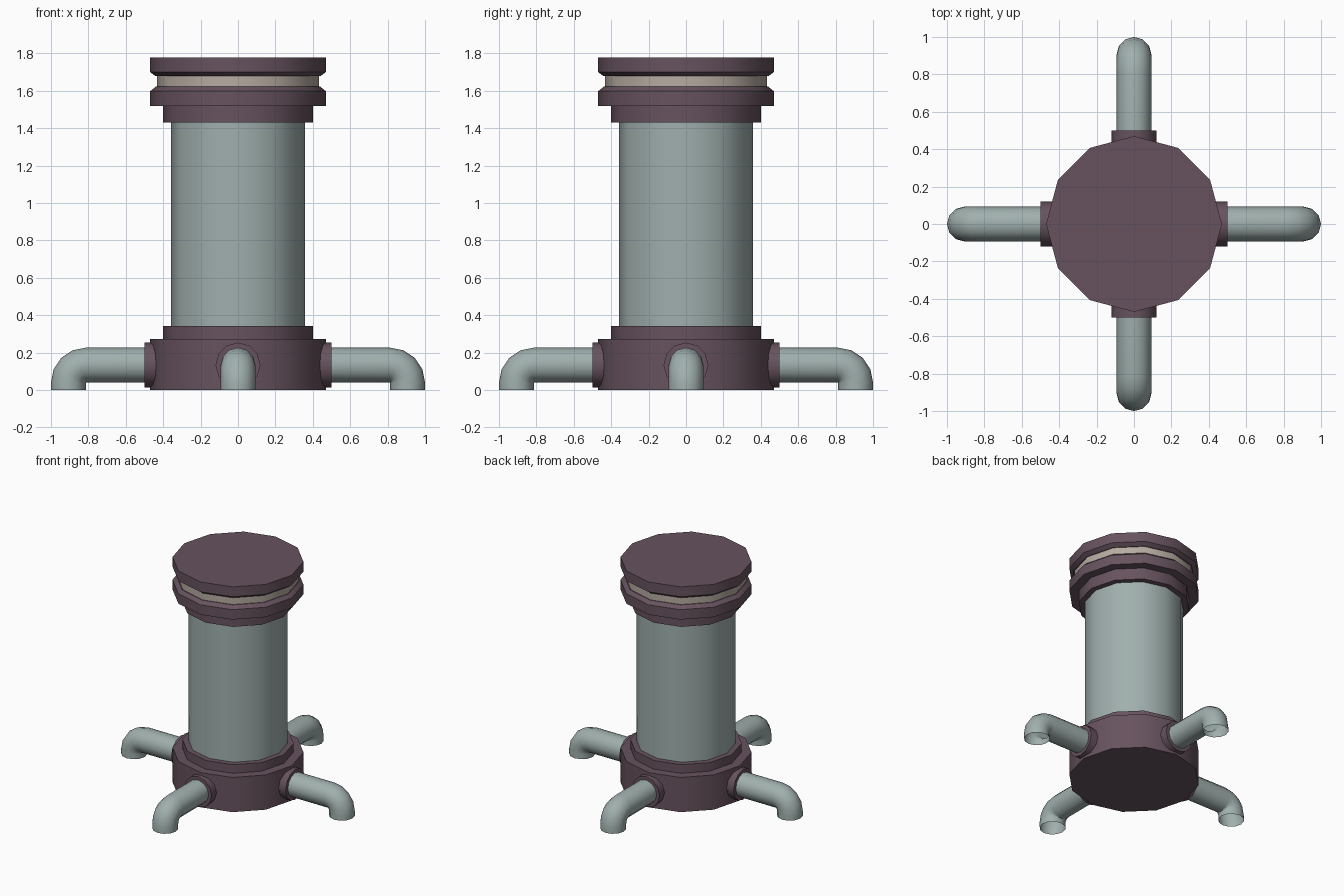
import bpy, bmesh, math
from mathutils import Vector, Matrix

if "Cube" in bpy.data.objects:
    bpy.data.objects.remove(bpy.data.objects["Cube"])

SIDES = 12


def material(name, rgb):
    m = bpy.data.materials.new(name)
    m.diffuse_color = (*rgb, 1)
    m.use_nodes = True
    m.node_tree.nodes["Principled BSDF"].inputs["Base Color"].default_value = m.diffuse_color
    return m


PURPLE = material("dull purple", (0.135, 0.085, 0.112))
STEEL = material("pale grey green", (0.35, 0.43, 0.42))
BEIGE = material("warm beige", (0.47, 0.41, 0.36))


def finish(name, bm, mat):
    mesh = bpy.data.meshes.new(name)
    bm.to_mesh(mesh)
    bm.free()
    mesh.materials.append(mat)
    ob = bpy.data.objects.new(name, mesh)
    bpy.context.collection.objects.link(ob)
    bpy.ops.object.select_all(action='DESELECT')
    ob.select_set(True)
    bpy.context.view_layer.objects.active = ob
    bpy.ops.object.shade_smooth_by_angle(angle=math.radians(35))
    return ob


def loft(name, rings, mat, cap=True):
    """Skin a list of rings (lists of points), optionally closing both ends."""
    bm = bmesh.new()
    vs = [[bm.verts.new(p) for p in r] for r in rings]
    for a, b in zip(vs, vs[1:]):
        for i in range(SIDES):
            j = (i + 1) % SIDES
            bm.faces.new((a[i], a[j], b[j], b[i]))
    if cap:
        bm.faces.new(vs[0][::-1])
        bm.faces.new(vs[-1])
    return finish(name, bm, mat)


def lathe(name, profile, mat):
    angles = [2 * math.pi * i / SIDES for i in range(SIDES)]
    return loft(name, [[(r * math.cos(a), r * math.sin(a), z) for a in angles]
                       for r, z in profile], mat)


def tube(name, path, r, turn, mat, cap):
    """Tube along (x, z, tilt) stations, then turned about the z axis."""
    rot = Matrix.Rotation(turn, 4, 'Z')
    rings = []
    for x, z, t in path:
        up = Vector((math.sin(t), 0, math.cos(t)))
        side = Vector((0, 1, 0))
        rings.append([rot @ (Vector((x, 0, z))
                      + side * r * math.cos(2 * math.pi * i / SIDES)
                      + up * r * math.sin(2 * math.pi * i / SIDES))
                      for i in range(SIDES)])
    return loft(name, rings, mat, cap)


# Central column and its collars
lathe("base", [(0.47, 0), (0.47, 0.274), (0.40, 0.274), (0.40, 0.342), (0.35, 0.342)], PURPLE)
lathe("column", [(0.357, 0.30), (0.357, 1.46)], STEEL)
lathe("upper_collar", [(0.40, 1.43), (0.40, 1.52), (0.47, 1.52), (0.47, 1.598),
                       (0.44, 1.622)], PURPLE)
lathe("groove_band", [(0.434, 1.61), (0.434, 1.69)], BEIGE)
lathe("top_cap", [(0.44, 1.678), (0.47, 1.70), (0.47, 1.778)], PURPLE)

# Four pipes with open downturned ends, and their sockets
PIPE_R, AXIS_Z, BEND_X, BEND_Z = 0.093, 0.134, 0.813, 0.04
bend = BEND_R = AXIS_Z - BEND_Z
path = [(0.35, AXIS_Z, 0)]
for k in range(5):
    t = math.pi / 2 * k / 4
    path.append((BEND_X + BEND_R * math.sin(t), BEND_Z + BEND_R * math.cos(t), t))
path.append((BEND_X + BEND_R, 0, math.pi / 2))

for n, label in enumerate(("right", "back", "left", "front")):
    turn = n * math.pi / 2
    tube(label + "_pipe", path, PIPE_R, turn, STEEL, False)
    tube(label + "_socket", [(0.35, AXIS_Z, 0), (0.50, AXIS_Z, 0)], 0.12, turn, PURPLE, True)
